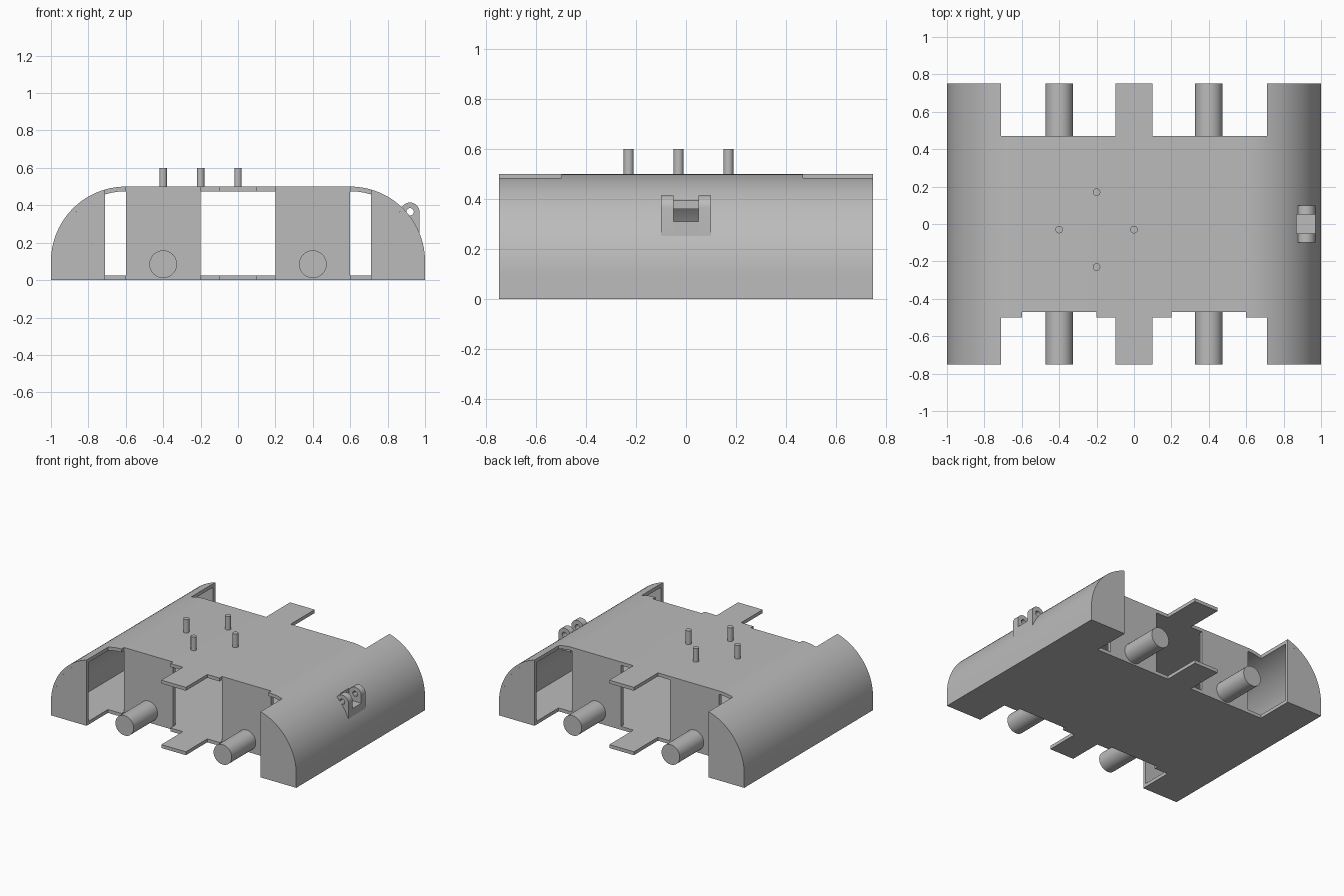
import bpy, bmesh
from math import sin, cos, pi, acos

cube = bpy.data.objects.get("Cube")
if cube:
    bpy.data.objects.remove(cube)

grey = bpy.data.materials.new("plain grey")
grey.use_nodes = True
COLOUR = (0.5, 0.5, 0.5, 1)
grey.diffuse_color = COLOUR
grey.node_tree.nodes["Principled BSDF"].inputs["Base Color"].default_value = COLOUR

T = 0.025          # wall thickness
R = 0.4            # shoulder radius
HALF_LEN = 0.75


def arc(cx, cz, r, a0, a1, n):
    return [(cx + r * cos(a0 + (a1 - a0) * i / n),
             cz + r * sin(a0 + (a1 - a0) * i / n)) for i in range(n + 1)]


def finish(name, bm):
    bmesh.ops.recalc_face_normals(bm, faces=bm.faces)
    mesh = bpy.data.meshes.new(name)
    bm.to_mesh(mesh)
    bm.free()
    mesh.materials.append(grey)
    ob = bpy.data.objects.new(name, mesh)
    bpy.context.collection.objects.link(ob)
    return ob


def extrude(name, points, y0, y1):
    """Prism along y from an (x, z) outline."""
    bm = bmesh.new()
    face = bm.faces.new([bm.verts.new((x, y0, z)) for x, z in points])
    out = bmesh.ops.extrude_face_region(bm, geom=[face])
    verts = [v for v in out["geom"] if isinstance(v, bmesh.types.BMVert)]
    bmesh.ops.translate(bm, verts=verts, vec=(0, y1 - y0, 0))
    return finish(name, bm)


def box(name, x0, x1, y0, y1, z0, z1):
    return extrude(name, [(x0, z0), (x1, z0), (x1, z1), (x0, z1)], y0, y1)


def cut(ob, cutters):
    for c in cutters:
        c.hide_render = True
        mod = ob.modifiers.new("cut", "BOOLEAN")
        mod.operation = "DIFFERENCE"
        mod.solver = "EXACT"
        mod.object = c
        activate(ob)
        bpy.ops.object.modifier_apply(modifier=mod.name)
        bpy.data.objects.remove(c)


def activate(ob):
    bpy.ops.object.select_all(action="DESELECT")
    ob.select_set(True)
    bpy.context.view_layer.objects.active = ob


def smooth(ob):
    activate(ob)
    bpy.ops.object.shade_smooth_by_angle(angle=pi / 6)


def shoulder_outline(r, z0):
    right = arc(0.6, 0.1, r, 0, pi / 2, 24)
    left = [(-x, z) for x, z in reversed(right)]
    return [(0.6 + r, z0)] + right + left + [(-0.6 - r, z0)]


# Hollow hull with wheel bays cut out of both ends
hull = extrude("hull", shoulder_outline(R, 0), -HALF_LEN, HALF_LEN)
cutters = [extrude("cavity", shoulder_outline(R - T, T), -1, 1)]
for s in (-1, 1):
    def bay(a, b, y0, y1):
        x0, x1 = sorted((s * a, s * b))
        return box("bay_cutter", x0, x1, y0, y1, -0.1, 0.7)
    cutters += [bay(0.1, 0.71, -0.9, -0.5),
                bay(0.2, 0.6, -0.8, -0.47),
                bay(0.1, 0.71, 0.47, 0.9)]
cutters.append(box("latch_slot", 0.87, 1.1, -0.05, 0.05, 0.31, 0.6))
cut(hull, cutters)
smooth(hull)

for s, side in ((-1, "right"), (1, "left")):
    for e, end in ((-1, "front"), (1, "back")):
        # End caps of the side pods
        r = R - T
        curve = arc(0.6, 0.1, r, 0, acos(0.11 / r), 20)
        outline = [(0.71, T), (0.6 + r, T)] + curve
        y0, y1 = sorted((e * HALF_LEN, e * (HALF_LEN - T)))
        extrude(f"{end}_{side}_pod_cap", [(s * x, z) for x, z in outline], y0, y1)

        # Motor mounting walls
        x0, x1 = sorted((s * 0.2, s * 0.6))
        y0, y1 = sorted((e * 0.47, e * (0.47 - T)))
        box(f"{end}_{side}_motor_wall", x0, x1, y0, y1, T, 0.5 - T)

        # Axles
        y0, y1 = sorted((e * 0.46, e * HALF_LEN))
        ring = arc(s * 0.4, 0.085, 0.074, 0, 2 * pi, 32)[:-1]
        smooth(extrude(f"{end}_{side}_axle", ring, y0, y1))

# Standing pegs on the deck
for i, (x, y) in enumerate([(-0.4, -0.03), (0, -0.03), (-0.2, 0.17), (-0.2, -0.23)]):
    bm = bmesh.new()
    bmesh.ops.create_cone(bm, cap_ends=True, segments=24, radius1=0.02,
                          radius2=0.02, depth=0.11)
    bmesh.ops.translate(bm, verts=bm.verts, vec=(x, y, 0.545))
    smooth(finish(f"deck_peg_{i + 1}", bm))

# Hinge bracket on the left shoulder: two drilled lugs joined by a base
lug = [(0.87, 0.25), (0.97, 0.25)] + arc(0.92, 0.365, 0.05, 0, pi, 16)
for y0, name in ((-0.1, "front_hinge_lug"), (0.05, "back_hinge_lug")):
    ob = extrude(name, lug, y0, y0 + 0.05)
    hole = arc(0.92, 0.365, 0.02, 0, 2 * pi, 20)[:-1]
    cut(ob, [extrude("hole_cutter", hole, y0 - 0.1, y0 + 0.15)])
    smooth(ob)
box("hinge_base", 0.87, 0.97, -0.05, 0.05, 0.25, 0.31)
